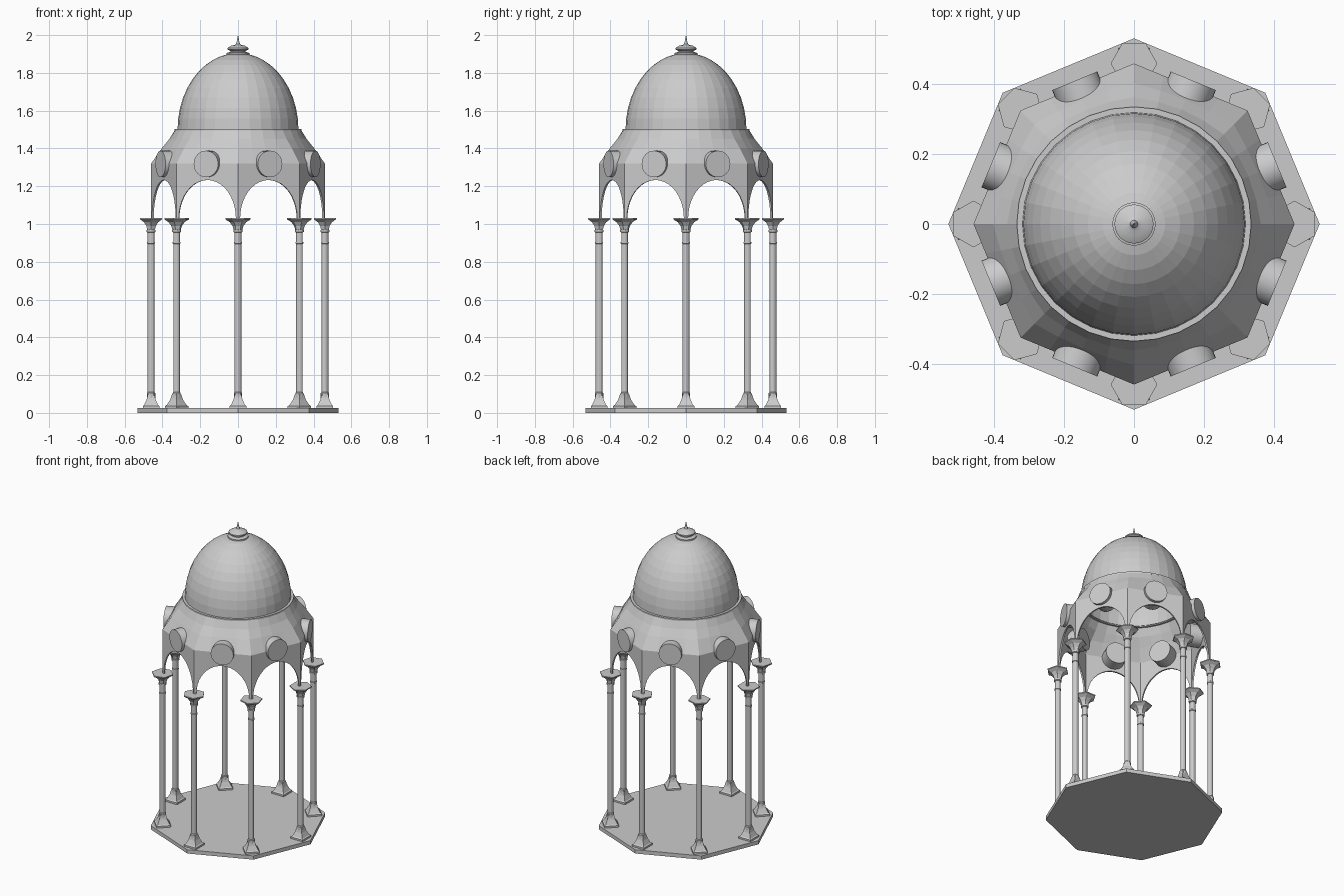
import bpy, bmesh
from math import sin, cos, pi, radians
from mathutils import Vector

if "Cube" in bpy.data.objects:
    bpy.data.objects.remove(bpy.data.objects["Cube"])

SIDES = 8
R = 0.46          # radius of column ring and arcade corners


def finish(bm, name, smooth=None):
    bmesh.ops.remove_doubles(bm, verts=bm.verts, dist=1e-5)
    bmesh.ops.recalc_face_normals(bm, faces=bm.faces)
    me = bpy.data.meshes.new(name)
    bm.to_mesh(me)
    bm.free()
    ob = bpy.data.objects.new(name, me)
    bpy.context.collection.objects.link(ob)
    if smooth:
        bpy.ops.object.select_all(action='DESELECT')
        ob.select_set(True)
        bpy.context.view_layer.objects.active = ob
        bpy.ops.object.shade_smooth_by_angle(angle=radians(smooth))
    return ob


def loft(bm, rings, caps=True):
    rows = [[bm.verts.new(p) for p in ring] for ring in rings]
    n = len(rows[0])
    for a, b in zip(rows, rows[1:]):
        for i in range(n):
            j = (i + 1) % n
            bm.faces.new((a[i], a[j], b[j], b[i]))
    if caps:
        bm.faces.new(rows[0][::-1])
        bm.faces.new(rows[-1])


def lathe(bm, profile, n, phase=0.0, centre=(0, 0), caps=True):
    loft(bm, [[(centre[0] + r * cos(phase + 2 * pi * i / n),
                centre[1] + r * sin(phase + 2 * pi * i / n), z)
               for i in range(n)] for r, z in profile], caps)


def solidify(ob, t):
    m = ob.modifiers.new("thickness", 'SOLIDIFY')
    m.thickness = t
    m.offset = -1
    m.use_even_offset = True


# Octagonal floor slab
bm = bmesh.new()
lathe(bm, [(0.532, 0), (0.532, 0.025)], SIDES)
finish(bm, "floor_slab")

# Columns: square foot, round shaft with rings, six-sided capital
FOOT = [(0.062, 0.025), (0.062, 0.036), (0.052, 0.042), (0.034, 0.07), (0.024, 0.1)]
SHAFT = [(0.022, 0.08), (0.022, 0.105), (0.018, 0.11), (0.018, 0.895), (0.021, 0.897),
         (0.021, 0.904), (0.018, 0.906), (0.018, 0.955), (0.024, 0.958), (0.024, 0.968),
         (0.02, 0.97), (0.02, 1.0)]
CAPITAL = [(0.023, 0.968), (0.029, 0.99), (0.044, 1.01), (0.067, 1.024), (0.067, 1.031)]
for k in range(SIDES):
    a = 2 * pi * k / SIDES
    c = (R * cos(a), R * sin(a))
    bm = bmesh.new()
    lathe(bm, FOOT, 4, a + pi / 4, c)
    lathe(bm, SHAFT, 12, a, c)
    lathe(bm, CAPITAL, 6, a + pi / 2, c)
    finish(bm, f"column_{k + 1}")

# Arcade wall with a rounded arch on each side
bm = bmesh.new()
STEPS = 20
for k in range(SIDES):
    p, q = (Vector((R * cos(a), R * sin(a), 0))
            for a in (2 * pi * k / SIDES, 2 * pi * (k + 1) / SIDES))
    us = [(0.0, 1.03)]
    us += [(0.5 - 0.465 * cos(pi * i / STEPS), 1.03 + 0.203 * sin(pi * i / STEPS))
           for i in range(STEPS + 1)]
    us += [(1.0, 1.03)]
    low = [bm.verts.new(p.lerp(q, u) + Vector((0, 0, z))) for u, z in us]
    top = [bm.verts.new(p.lerp(q, u) + Vector((0, 0, 1.32))) for u, z in us]
    for i in range(len(us) - 1):
        bm.faces.new((low[i], low[i + 1], top[i + 1], top[i]))
solidify(finish(bm, "arcade_wall"), 0.01)

# Sloping roof from octagon to circle
N = 32
rings = []
for w, z in ((0, 1.32), (0.44, 1.40), (0.76, 1.45), (1, 1.5)):
    ring = []
    for i in range(N):
        t = 2 * pi * i / N
        octagon = R * cos(pi / 8) / cos(t % (pi / 4) - pi / 8)
        r = octagon * (1 - w) + 0.333 * w
        ring.append((r * cos(t), r * sin(t), z))
    rings.append(ring)
bm = bmesh.new()
loft(bm, rings, caps=False)
solidify(finish(bm, "sloping_roof"), 0.006)

# Round drums set through each side above the arches
for k in range(SIDES):
    a = 2 * pi * (k + 0.5) / SIDES
    out, side = Vector((cos(a), sin(a), 0)), Vector((-sin(a), cos(a), 0))
    bm = bmesh.new()
    loft(bm, [[out * d + side * 0.07 * cos(2 * pi * i / 32)
               + Vector((0, 0, 1.318 + 0.07 * sin(2 * pi * i / 32)))
               for i in range(32)] for d in (0.335, 0.444)])
    finish(bm, f"round_drum_{k + 1}", 30)

# Rim ring under the dome
bm = bmesh.new()
lathe(bm, [(0.318, 1.494), (0.336, 1.494), (0.336, 1.504), (0.318, 1.504),
           (0.318, 1.494)], N, caps=False)
finish(bm, "dome_rim")

# Faceted dome shell
bm = bmesh.new()
lathe(bm, [(0.32 * cos(t), 1.5 + 0.405 * sin(t))
           for t in (radians(82) * i / 10 for i in range(11))], N, caps=False)
solidify(finish(bm, "dome"), 0.006)

# Finial with discs and a spike
bm = bmesh.new()
lathe(bm, [(0.045, 1.885), (0.062, 1.895), (0.062, 1.905), (0.04, 1.911), (0.04, 1.916),
           (0.056, 1.924), (0.056, 1.932), (0.034, 1.945), (0.02, 1.947), (0.011, 1.953),
           (0.007, 1.965), (0.0005, 2.0)], 24)
finish(bm, "finial", 30)
